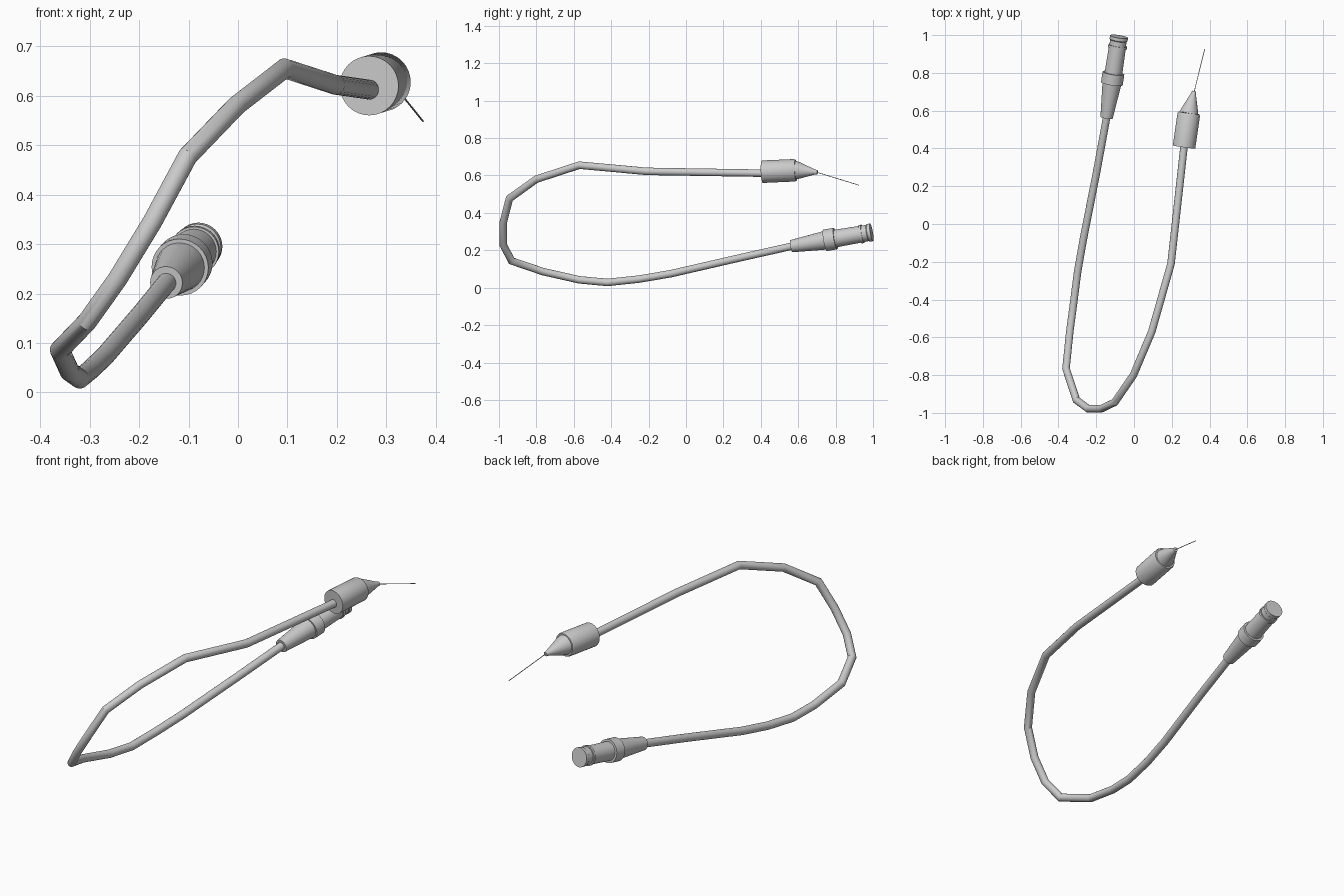
import bpy, bmesh, math
from mathutils import Vector

if "Cube" in bpy.data.objects:
    bpy.data.objects.remove(bpy.data.objects["Cube"])


def lathe(name, start, end, profile, sides=32):
    """Closed solid of revolution; profile = (fraction along axis, radius)."""
    a, b = Vector(start), Vector(end)
    rot = (b - a).to_track_quat('Z', 'Y')
    bm = bmesh.new()
    rings = []
    for t, r in profile:
        c = a.lerp(b, t)
        rings.append([bm.verts.new(c + rot @ Vector((r * math.cos(k * math.tau / sides),
                                                     r * math.sin(k * math.tau / sides), 0)))
                      for k in range(sides)])
    for r0, r1 in zip(rings, rings[1:]):
        for k in range(sides):
            n = (k + 1) % sides
            bm.faces.new((r0[k], r0[n], r1[n], r1[k]))
    bm.faces.new(rings[0][::-1])
    bm.faces.new(rings[-1])
    return finish(name, bm)


def finish(name, bm):
    bmesh.ops.recalc_face_normals(bm, faces=bm.faces)
    me = bpy.data.meshes.new(name)
    bm.to_mesh(me)
    bm.free()
    ob = bpy.data.objects.new(name, me)
    bpy.context.collection.objects.link(ob)
    bpy.ops.object.select_all(action='DESELECT')
    ob.select_set(True)
    bpy.context.view_layer.objects.active = ob
    bpy.ops.object.shade_smooth_by_angle(angle=math.radians(30))
    return ob


def tube(name, pts, radius, sides=20):
    """Mitred tube swept through the points."""
    pts = [Vector(p) for p in pts]
    dirs = [(q - p).normalized() for p, q in zip(pts, pts[1:])]
    u = dirs[0].orthogonal().normalized()
    v = dirs[0].cross(u)
    bm = bmesh.new()
    ring = [bm.verts.new(pts[0] + radius * (u * math.cos(k * math.tau / sides) +
                                            v * math.sin(k * math.tau / sides)))
            for k in range(sides)]
    bm.faces.new(ring)
    # each ring is the previous one slid along the segment to the mitre plane
    for i, d in enumerate(dirs):
        n = (d + dirs[i + 1]).normalized() if i + 1 < len(dirs) else d
        nxt = [bm.verts.new(w.co + d * ((pts[i + 1] - w.co).dot(n) / d.dot(n))) for w in ring]
        for k in range(sides):
            j = (k + 1) % sides
            bm.faces.new((ring[k], ring[j], nxt[j], nxt[k]))
        ring = nxt
    bm.faces.new(ring)
    return finish(name, bm)


# Looping cable from the connector round to the needle holder
tube("cable", [
    (-0.142, 0.58, 0.225), (-0.195, 0.29, 0.160), (-0.268, -0.08, 0.075),
    (-0.298, -0.25, 0.046), (-0.32, -0.42, 0.028), (-0.34, -0.57, 0.042),
    (-0.36, -0.765, 0.086), (-0.305, -0.932, 0.143), (-0.243, -0.978, 0.23),
    (-0.173, -0.978, 0.345), (-0.102, -0.944, 0.477), (-0.003, -0.80, 0.580),
    (0.094, -0.57, 0.655), (0.196, -0.21, 0.622), (0.266, 0.42, 0.612)], 0.02)

# Plug with strain relief, collar and grooved barrel
lathe("connector", (-0.145, 0.563, 0.222), (-0.079, 0.992, 0.296), [
    (0, 0.033), (0.42, 0.050), (0.42, 0.058), (0.55, 0.058), (0.55, 0.047),
    (0.86, 0.045), (0.86, 0.050), (0.89, 0.050), (0.89, 0.044),
    (0.95, 0.044), (0.96, 0.048), (1, 0.048)])

# Needle holder body
lathe("holder_body", (0.265, 0.408, 0.620), (0.291, 0.588, 0.628), [
    (0, 0.06), (0.95, 0.06), (1, 0.056)])

# Tapered nose
lathe("nose_cone", (0.290, 0.582, 0.628), (0.318, 0.703, 0.617), [
    (0, 0.050), (0.16, 0.046), (0.9, 0.013), (1, 0.011)])

# Fine needle
tube("needle", [(0.316, 0.69, 0.620), (0.374, 0.925, 0.548)], 0.0018, 8)
